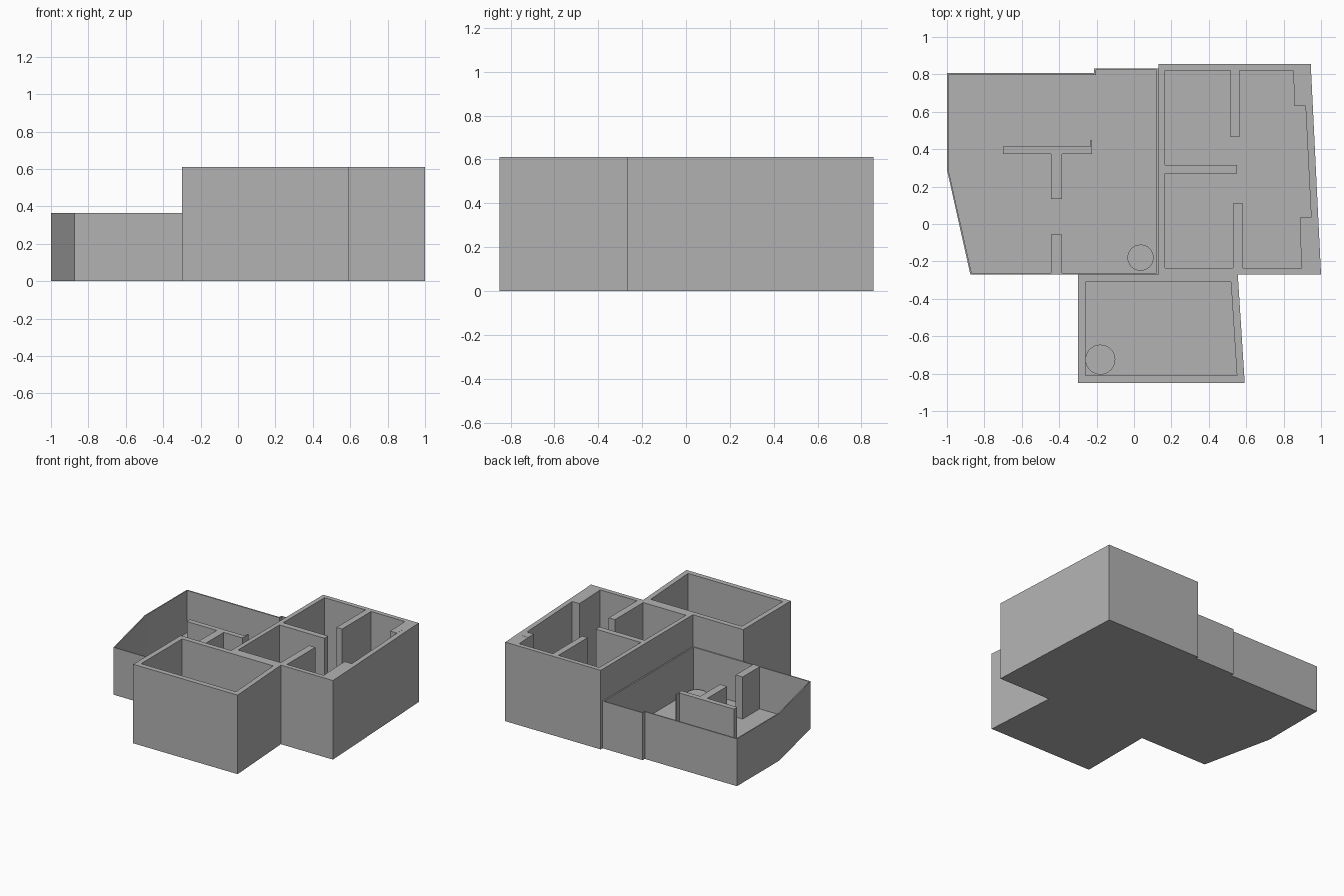
import bpy, bmesh

cube = bpy.data.objects.get("Cube")
if cube:
    bpy.data.objects.remove(cube, do_unlink=True)

plaster = bpy.data.materials.new("grey_plaster")
plaster.use_nodes = True
GREY = (0.45, 0.45, 0.45, 1)
plaster.diffuse_color = GREY
plaster.node_tree.nodes["Principled BSDF"].inputs["Base Color"].default_value = GREY

HOUSE_H, TERRACE_H, FLOOR = 0.61, 0.365, 0.04


def prism(name, loops, z0, z1, flip=False):
    """Extrude an outline (first loop) with optional holes (other loops)."""
    curve = bpy.data.curves.new(name + "_outline", "CURVE")
    curve.dimensions, curve.fill_mode = "2D", "BOTH"
    curve.extrude = (z1 - z0) / 2
    for loop in loops:
        spline = curve.splines.new("POLY")
        spline.points.add(len(loop) - 1)
        for point, (x, y) in zip(spline.points, loop):
            point.co = (x, y, 0, 1)
        spline.use_cyclic_u = True
    temp = bpy.data.objects.new(name + "_outline", curve)
    bpy.context.collection.objects.link(temp)
    graph = bpy.context.evaluated_depsgraph_get()
    mesh = bpy.data.meshes.new_from_object(temp.evaluated_get(graph))
    bpy.data.objects.remove(temp, do_unlink=True)
    bm = bmesh.new()
    bm.from_mesh(mesh)
    bmesh.ops.remove_doubles(bm, verts=bm.verts, dist=0.0005)
    bmesh.ops.recalc_face_normals(bm, faces=bm.faces)
    if flip:
        bmesh.ops.reverse_faces(bm, faces=bm.faces)
    bmesh.ops.translate(bm, verts=bm.verts, vec=(0, 0, (z0 + z1) / 2))
    for face in bm.faces:
        face.smooth = False
    bm.to_mesh(mesh)
    bm.free()
    mesh.materials.clear()
    mesh.materials.append(plaster)
    mesh.name = name
    obj = bpy.data.objects.new(name, mesh)
    bpy.context.collection.objects.link(obj)
    return obj


def rect(x0, x1, y0, y1):
    return [(x0, y0), (x1, y0), (x1, y1), (x0, y1)]


def disc(name, x, y, radius, z0, z1):
    bpy.ops.mesh.primitive_cylinder_add(vertices=32, radius=radius, depth=z1 - z0,
                                        location=(x, y, (z0 + z1) / 2))
    obj = bpy.context.object
    obj.name = name
    obj.data.materials.append(plaster)
    bpy.ops.object.shade_smooth_by_angle()


# Tall house: outer walls with the partitions standing out into the rooms
house_outline = [(0.13, 0.855), (0.945, 0.855), (1, -0.27), (0.555, -0.27),
                 (0.592, -0.85), (-0.30, -0.85), (-0.30, -0.27), (0.13, -0.27)]
rooms = [(0.165, 0.82), (0.515, 0.82), (0.515, 0.465), (0.563, 0.465), (0.563, 0.82),
         (0.85, 0.82), (0.857, 0.70), (0.857, 0.63), (0.917, 0.63), (0.947, 0.035),
         (0.887, 0.035), (0.887, -0.035), (0.897, -0.235), (0.583, -0.235),
         (0.583, 0.11), (0.53, 0.11), (0.53, -0.235), (0.165, -0.235),
         (0.165, 0.27), (0.55, 0.27), (0.55, 0.315), (0.165, 0.315)]
front_room = [(-0.26, -0.31), (0.518, -0.31), (0.55, -0.81), (-0.26, -0.81)]
prism("house_walls", [house_outline, rooms, front_room], 0, HOUSE_H)
prism("house_floor", [rooms], 0, FLOOR)
prism("front_room_floor", [front_room], 0, FLOOR)
disc("front_room_disc", -0.18, -0.725, 0.08, FLOOR, FLOOR + 0.02)

# Lower wing: thin shell, floor and free-standing partitions
wing_outline = [(-1, 0.807), (-0.213, 0.807), (-0.213, 0.832), (0.13, 0.832),
                (0.13, -0.27), (-0.875, -0.27), (-1, 0.29)]
wing_inside = [(-0.992, 0.797), (-0.203, 0.797), (-0.203, 0.824), (0.12, 0.824),
               (0.12, -0.262), (-0.868, -0.262), (-0.992, 0.29)]
prism("wing_walls", [wing_outline, wing_inside], 0, TERRACE_H)
prism("wing_floor", [wing_inside], 0, FLOOR)
t_wall = [(-0.70, 0.375), (-0.445, 0.375), (-0.445, 0.135), (-0.385, 0.135),
          (-0.385, 0.375), (-0.225, 0.375), (-0.225, 0.45), (-0.233, 0.45),
          (-0.233, 0.415), (-0.70, 0.415)]
prism("wing_t_partition", [t_wall], FLOOR, TERRACE_H)
prism("wing_front_partition", [rect(-0.445, -0.385, -0.265, -0.055)], FLOOR, TERRACE_H)
disc("wing_disc", 0.035, -0.18, 0.07, FLOOR, FLOOR + 0.02)

# Inward-facing wall shaft cap
prism("shaft_cap", [rect(0.857, 0.917, 0.632, 0.70)], HOUSE_H - 0.01, HOUSE_H + 0.001, flip=True)
